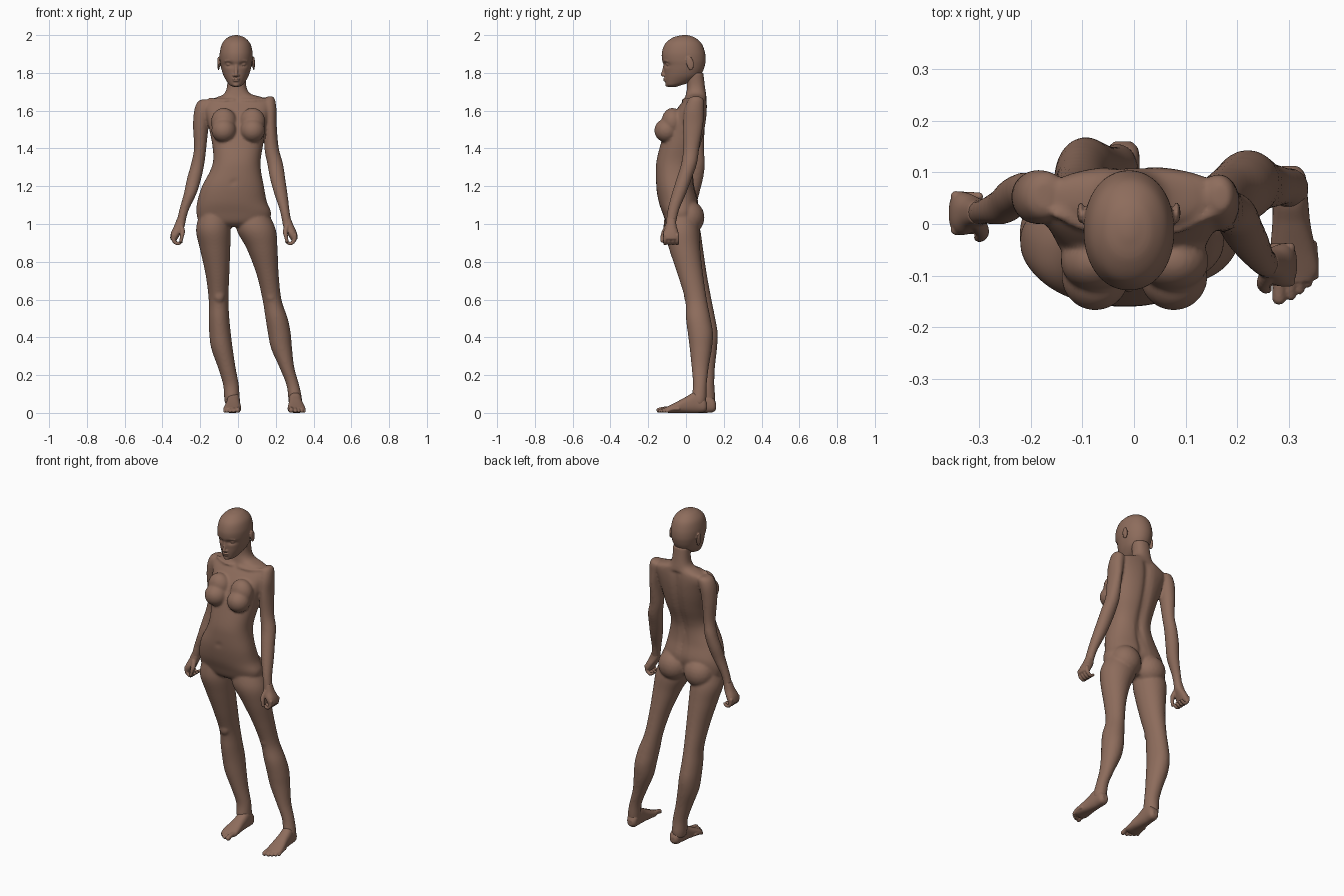
import bpy, bmesh, math
from mathutils import Vector, Matrix

skin = bpy.data.materials.new("brown skin")
skin.diffuse_color = (0.27, 0.152, 0.108, 1)


def same(p):
    return p


def catmull(rows, sub):
    """Smoothly interpolate a list of equal-length tuples."""
    out = []
    for i in range(len(rows) - 1):
        p0, p1 = rows[max(i - 1, 0)], rows[i]
        p2, p3 = rows[i + 1], rows[min(i + 2, len(rows) - 1)]
        for s in range(sub):
            t = s / sub
            out.append([0.5 * (2 * b + (c - a) * t + (2 * a - 5 * b + 4 * c - d) * t * t
                               + (3 * b - a - 3 * c + d) * t ** 3)
                        for a, b, c, d in zip(p0, p1, p2, p3)])
    out.append(list(rows[-1]))
    return out


def loft(bm, rows, power=2.0, along="z", f=same, sub=6, seg=48):
    """Skin rings given as (position, x0, x1, v0, v1) extents."""
    rings = []
    for t, x0, x1, v0, v1 in catmull(rows, sub):
        ring = []
        for k in range(seg):
            a = 2 * math.pi * k / seg
            c, s = math.cos(a), math.sin(a)
            x = (x0 + x1) / 2 + (x1 - x0) / 2 * math.copysign(abs(c) ** (2 / power), c)
            v = (v0 + v1) / 2 + (v1 - v0) / 2 * math.copysign(abs(s) ** (2 / power), s)
            p = (x, v, t) if along == "z" else (x, t, v)
            ring.append(bm.verts.new(f(Vector(p))))
        rings.append(ring)
    for a, b in zip(rings, rings[1:]):
        for k in range(seg):
            bm.faces.new((a[k], a[(k + 1) % seg], b[(k + 1) % seg], b[k]))
    bm.faces.new(rings[0])
    bm.faces.new(rings[-1])


def ball(bm, c, r, f=same, detail=3, tilt=0):
    m = Matrix.Translation(c) @ Matrix.Rotation(tilt, 4, "X") @ Matrix.Diagonal((*r, 1))
    for v in bmesh.ops.create_icosphere(bm, subdivisions=detail, radius=1, matrix=m)["verts"]:
        v.co = f(v.co)


def strand(bm, pts, f=same, sub=6):
    """Chain of balls (x, y, z, radius) that fuses into a finger, toe or ridge."""
    for x, y, z, r in catmull(pts, sub):
        ball(bm, (x, y, z), (r, r, r), f, 2)


def finish(bm, name, voxel, smooth):
    """Fuse the overlapping parts into one smooth skin."""
    bmesh.ops.recalc_face_normals(bm, faces=bm.faces[:])
    raw = bpy.data.meshes.new(name + "_raw")
    bm.to_mesh(raw)
    bm.free()
    ob = bpy.data.objects.new(name, raw)
    bpy.context.collection.objects.link(ob)
    m = ob.modifiers.new("fuse", "REMESH")
    m.mode = "VOXEL"
    m.voxel_size = voxel
    s = ob.modifiers.new("soften", "SMOOTH")
    s.factor = 0.5
    s.iterations = smooth
    dg = bpy.context.evaluated_depsgraph_get()
    me = bpy.data.meshes.new_from_object(ob.evaluated_get(dg))
    ob.modifiers.clear()
    ob.data = me
    me.materials.clear()
    me.materials.append(skin)
    me.polygons.foreach_set("use_smooth", [True] * len(me.polygons))
    me.update()


# ---- body: torso, neck, arms and legs ----
def spine(p):
    """Groove down the middle of the back, and a small navel."""
    if p.y > 0 and p.z < 1.66:
        p.y -= 0.014 * math.exp(-((p.x + 0.008) / 0.022) ** 2)
    if p.y < -0.1:
        p.y += 0.012 * math.exp(-((p.x + 0.015) ** 2 + (p.z - 1.22) ** 2) / 0.00012)
    return p


body = bmesh.new()
loft(body, [
    (0.985, -0.12, 0.08, -0.075, 0.03), (1.01, -0.20, 0.155, -0.105, 0.05),
    (1.06, -0.22, 0.175, -0.125, 0.06), (1.12, -0.215, 0.152, -0.145, 0.065),
    (1.20, -0.19, 0.137, -0.158, 0.045), (1.28, -0.148, 0.122, -0.16, 0.04),
    (1.34, -0.131, 0.12, -0.155, 0.052), (1.42, -0.136, 0.133, -0.135, 0.08),
    (1.50, -0.152, 0.145, -0.11, 0.10), (1.57, -0.168, 0.16, -0.075, 0.11),
    (1.62, -0.182, 0.175, -0.04, 0.112), (1.652, -0.165, 0.172, -0.015, 0.11),
    (1.672, -0.11, 0.125, -0.005, 0.108), (1.69, -0.073, 0.066, 0.0, 0.106),
    (1.73, -0.058, 0.044, 0.006, 0.1), (1.80, -0.056, 0.044, 0.0, 0.092)], 2.3, f=spine)
for x in (-0.075, 0.077):    # breasts
    ball(body, (x, -0.102, 1.495), (0.066, 0.066, 0.064))
    ball(body, (x, -0.072, 1.54), (0.068, 0.058, 0.075))
for x in (-0.103, 0.073):    # buttocks
    ball(body, (x, 0.014, 1.035), (0.09, 0.084, 0.09))
for s in (-1, 1):            # collar bones
    strand(body, [(s * 0.02 - 0.005, -0.012, 1.655, 0.009), (s * 0.08, -0.012, 1.655, 0.009),
                  (s * 0.15, 0.02, 1.66, 0.01)])
# arm on the -x side
loft(body, [
    (1.66, -0.19, -0.16, 0.03, 0.08), (1.645, -0.215, -0.13, 0.01, 0.1),
    (1.60, -0.232, -0.14, 0.0, 0.105), (1.52, -0.238, -0.155, 0.005, 0.1),
    (1.40, -0.233, -0.168, 0.02, 0.095), (1.32, -0.248, -0.178, 0.025, 0.1),
    (1.24, -0.27, -0.195, 0.015, 0.09), (1.16, -0.287, -0.22, 0.0, 0.07),
    (1.07, -0.312, -0.262, 0.0, 0.05), (0.99, -0.33, -0.282, -0.004, 0.046)])
# arm on the +x side
loft(body, [
    (1.675, 0.155, 0.185, 0.03, 0.075), (1.655, 0.13, 0.197, 0.01, 0.095),
    (1.60, 0.13, 0.204, -0.01, 0.095), (1.52, 0.14, 0.205, -0.015, 0.09),
    (1.40, 0.14, 0.216, -0.015, 0.07), (1.32, 0.155, 0.238, -0.025, 0.058),
    (1.24, 0.17, 0.25, -0.05, 0.03), (1.16, 0.192, 0.262, -0.075, 0.0),
    (1.07, 0.222, 0.273, -0.098, -0.038), (0.99, 0.238, 0.286, -0.107, -0.055)])
# leg on the -x side
loft(body, [
    (1.06, -0.20, -0.05, -0.11, 0.05), (0.97, -0.222, -0.04, -0.118, 0.075),
    (0.87, -0.202, -0.041, -0.09, 0.09), (0.735, -0.172, -0.046, -0.045, 0.11),
    (0.60, -0.155, -0.051, 0.0, 0.135), (0.50, -0.155, -0.046, 0.01, 0.155),
    (0.42, -0.152, -0.038, 0.02, 0.168), (0.34, -0.141, -0.028, 0.03, 0.164),
    (0.24, -0.106, -0.013, 0.05, 0.153), (0.15, -0.079, 0.004, 0.066, 0.15),
    (0.08, -0.073, 0.008, 0.06, 0.155), (0.045, -0.068, 0.008, 0.07, 0.15)])
# leg on the +x side
loft(body, [
    (1.06, 0.0, 0.16, -0.1, 0.05), (0.97, -0.007, 0.2, -0.115, 0.07),
    (0.87, 0.046, 0.209, -0.09, 0.075), (0.735, 0.098, 0.215, -0.045, 0.09),
    (0.60, 0.13, 0.23, -0.005, 0.11), (0.50, 0.146, 0.263, 0.0, 0.13),
    (0.42, 0.159, 0.279, 0.01, 0.143), (0.34, 0.176, 0.286, 0.02, 0.137),
    (0.24, 0.22, 0.298, 0.03, 0.12), (0.15, 0.256, 0.323, 0.037, 0.11),
    (0.08, 0.266, 0.338, 0.03, 0.108), (0.045, 0.268, 0.336, 0.035, 0.104)])
for x in (-0.10, 0.175):     # kneecaps
    ball(body, (x, 0.014, 0.62), (0.03, 0.025, 0.04))
finish(body, "body", 0.007, 5)


# ---- head ----
def sockets(p):
    """Hollow the eye sockets on both sides of the nose."""
    if p.y < 0:
        for x in (-0.047, 0.027):
            p.y += 0.014 * math.exp(-((p.x - x) / 0.02) ** 2 - ((p.z - 1.843) / 0.012) ** 2)
    return p


head = bmesh.new()
loft(head, [
    (1.726, -0.025, 0.005, -0.094, -0.05), (1.735, -0.043, 0.023, -0.104, -0.025),
    (1.75, -0.056, 0.036, -0.109, 0.02), (1.78, -0.074, 0.054, -0.113, 0.07),
    (1.81, -0.085, 0.065, -0.115, 0.09), (1.84, -0.092, 0.072, -0.119, 0.1),
    (1.87, -0.097, 0.077, -0.127, 0.104), (1.91, -0.096, 0.077, -0.127, 0.1),
    (1.955, -0.084, 0.065, -0.11, 0.083), (1.985, -0.058, 0.038, -0.073, 0.05),
    (1.997, -0.03, 0.01, -0.035, 0.02), (2.0, -0.014, -0.006, -0.015, 0.0)],
    2.1, f=sockets, sub=8, seg=72)
# nose
strand(head, [(-0.01, -0.112, 1.85, 0.007), (-0.01, -0.117, 1.82, 0.008),
              (-0.01, -0.123, 1.79, 0.0105)])
for s in (-1, 1):
    cx = -0.01 + s * 0.037
    ball(head, (-0.01 + s * 0.011, -0.114, 1.787), (0.008, 0.01, 0.007))       # nostrils
    ball(head, (cx, -0.092, 1.845), (0.016, 0.014, 0.0085))                    # eyes
    strand(head, [(cx - s * 0.02, -0.115, 1.86, 0.005), (cx, -0.113, 1.866, 0.005),
                  (cx + s * 0.02, -0.098, 1.862, 0.005)])                      # brows
    ball(head, (-0.01 + s * 0.093, 0.022, 1.85), (0.007, 0.02, 0.037), tilt=0.15)  # ears
# lips and chin
ball(head, (-0.01, -0.111, 1.769), (0.021, 0.011, 0.0045))
ball(head, (-0.01, -0.11, 1.759), (0.018, 0.011, 0.005))
ball(head, (-0.01, -0.097, 1.738), (0.018, 0.013, 0.012))
finish(head, "head", 0.004, 3)


# ---- hands: modelled at -x, mirrored to +x ----
def other_hand(p):
    return Vector((-0.043 - p.x, p.y - 0.1, p.z))


def hand(name, f):
    bm = bmesh.new()
    loft(bm, [(1.03, -0.322, -0.278, 0.0, 0.045), (0.99, -0.338, -0.282, -0.008, 0.05),
              (0.955, -0.354, -0.3, -0.02, 0.06), (0.925, -0.359, -0.318, -0.02, 0.063),
              (0.915, -0.352, -0.325, -0.012, 0.055)], 2.4, f=f)
    for i in range(4):       # curled fingers
        y = -0.011 + 0.0215 * i
        strand(bm, [(-0.345, y, 0.94, 0.011), (-0.34, y, 0.912, 0.0105),
                    (-0.32, y, 0.896, 0.0095), (-0.3, y, 0.906, 0.0085)], f)
    strand(bm, [(-0.303, 0.005, 0.99, 0.016), (-0.294, -0.014, 0.96, 0.014),
                (-0.297, -0.024, 0.935, 0.011), (-0.302, -0.026, 0.91, 0.009)], f)  # thumb
    finish(bm, name, 0.0035, 2)


hand("right_hand", same)
hand("left_hand", other_hand)


# ---- feet: modelled at +x, mirrored to -x ----
def other_foot(p):
    return Vector((0.28 - p.x, p.y + 0.048, p.z))


def foot(name, f):
    bm = bmesh.new()
    loft(bm, [(0.112, 0.285, 0.318, 0.02, 0.05), (0.095, 0.271, 0.332, 0.004, 0.08),
              (0.05, 0.269, 0.337, 0.0, 0.11), (0.0, 0.268, 0.342, 0.0, 0.085),
              (-0.05, 0.264, 0.352, 0.0, 0.058), (-0.09, 0.263, 0.357, 0.0, 0.038),
              (-0.112, 0.27, 0.345, 0.005, 0.028)], 2.4, "y", f)
    for x, y, r in ((0.281, -0.143, 0.014), (0.304, -0.138, 0.0105), (0.321, -0.127, 0.01),
                    (0.337, -0.114, 0.0095), (0.35, -0.1, 0.009)):   # toes
        strand(bm, [(x - 0.003, y + 0.06, 0.022, r), (x, y + 0.025, 0.02, r * 0.95),
                    (x, y, r, r)], f)
    finish(bm, name, 0.0035, 2)


foot("left_foot", same)
foot("right_foot", other_foot)
